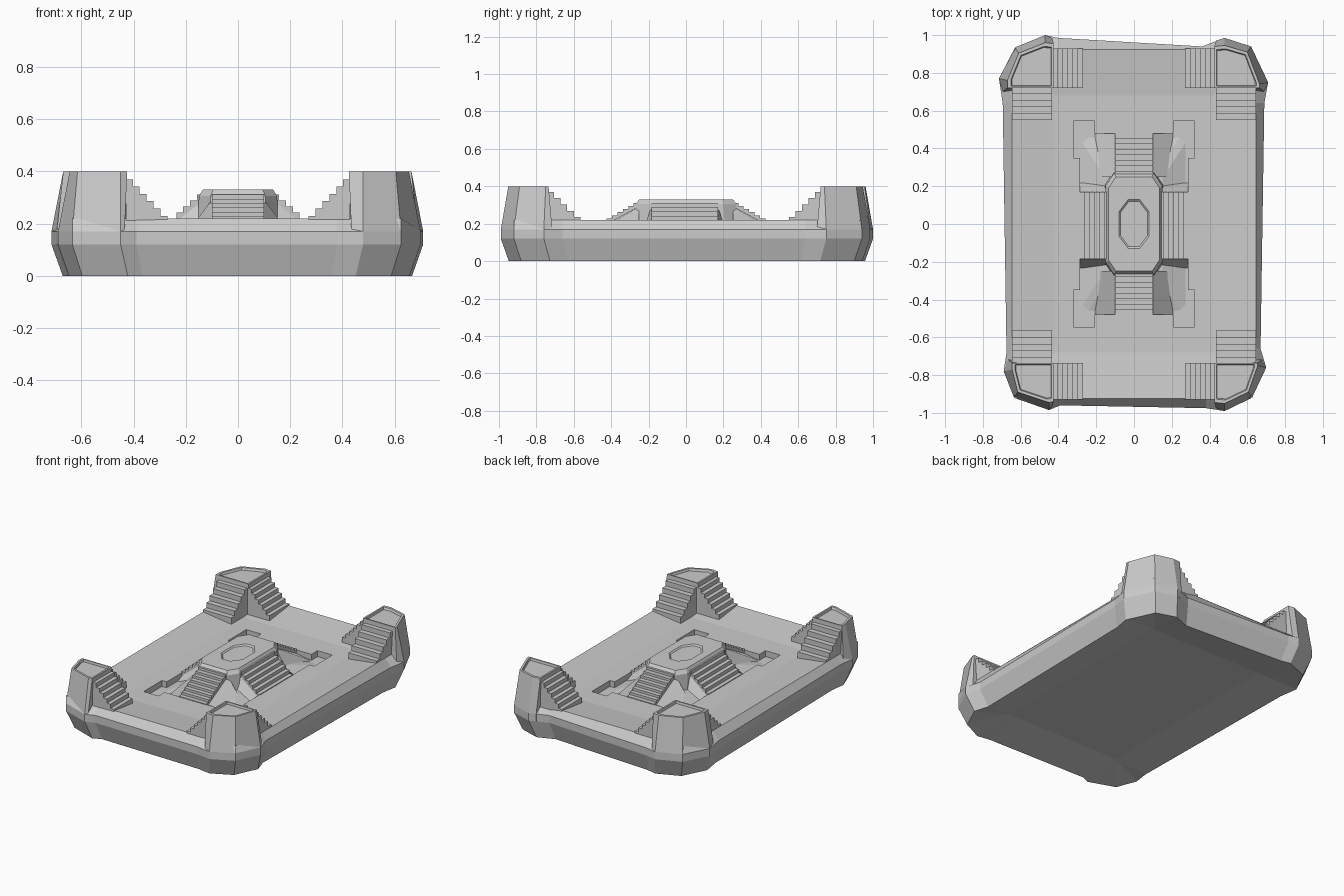
import bpy, bmesh
from mathutils import Vector

if "Cube" in bpy.data.objects:
    bpy.data.objects.remove(bpy.data.objects["Cube"])


def loft(name, rings):
    """Join rings of equal length, cap both ends."""
    bm = bmesh.new()
    vs = [[bm.verts.new(p) for p in r] for r in rings]
    n = len(rings[0])
    for a, b in zip(vs, vs[1:]):
        for i in range(n):
            j = (i + 1) % n
            bm.faces.new((a[i], a[j], b[j], b[i]))
    bm.faces.new(vs[0])
    bm.faces.new(vs[-1])
    bmesh.ops.remove_doubles(bm, verts=bm.verts, dist=1e-5)
    bmesh.ops.recalc_face_normals(bm, faces=bm.faces)
    me = bpy.data.meshes.new(name)
    bm.to_mesh(me)
    bm.free()
    ob = bpy.data.objects.new(name, me)
    bpy.context.collection.objects.link(ob)
    return ob


def level(pts, z):
    return [(x, y, z) for x, y in pts]


def clamp(pts, hx, hy):
    return [(max(-hx, min(hx, x)), max(-hy, min(hy, y))) for x, y in pts]


def stairs(name, axis, u_in, u_out, a, b, z0, z1, ztop, n, flare=0):
    """Steps descending from u_in to u_out, spanning a..b across."""
    prof = [(u_in, z0), (u_in, ztop)]
    for i in range(n):
        z = ztop + (z1 - ztop) * i / (n - 1)
        u0 = u_in + (u_out - u_in) * i / n
        u1 = u_in + (u_out - u_in) * (i + 1) / n
        if i:
            prof.append((u0, z))
        prof.append((u1, z))
    prof.append((u_out, z0))

    def at(u, v, z):
        return (u, v, z) if axis == 'x' else (v, u, z)
    loft(name, [[at(u, v, z) for u, z in prof] for v in (a, b)])
    # sloping buttresses beside the flight
    if flare:
        for k, (v, s) in enumerate(((min(a, b), -1), (max(a, b), 1))):
            loft(f"{name}_buttress_{k}", [
                [at(u, v, zt), at(u, v + s * flare, z0), at(u, v, z0)]
                for u, zt in ((u_in, ztop - .02), (u_out, z1 - .03))])


# base slab, slightly irregular outline, swollen corners, dished underside
hull = [(-.715, .77), (-.63, .935), (-.47, 1.0), (-.40, .985),
        (.36, .94), (.48, .985), (.62, .94), (.71, .75), (.69, .64),
        (.67, -.66), (.70, -.76), (.625, -.92), (.48, -.99), (.38, -.975),
        (-.39, -.96), (-.45, -.985), (-.635, -.92), (-.69, -.78),
        (-.675, -.68), (-.695, .64)]
base = loft("base", [
    level(clamp(hull, .42, .68), .045),
    level([(x * .94, y * .957) for x, y in hull], 0),
    level(hull, .12), level(hull, .17),
    level(clamp(hull, .645, .925), .22),
    level(clamp(hull, .42, .68), .19)])

# sunken court with widened corners
q = [(.285, .35), (.32, .35), (.32, .545), (.21, .545), (.21, .48)]
court = (q + [(-x, y) for x, y in reversed(q)]
         + [(-x, -y) for x, y in q] + [(x, -y) for x, y in reversed(q)])
cutter = loft("court_cutter", [level(court, .15), level(court, .5)])
cutter.hide_render = True
mod = base.modifiers.new("court", 'BOOLEAN')
mod.operation = 'DIFFERENCE'
mod.solver = 'EXACT'
mod.object = cutter
bpy.context.view_layer.objects.active = base
bpy.ops.object.modifier_apply(modifier=mod.name)
bpy.data.objects.remove(cutter)

# corner towers with parapet, each with two flights of stairs
corners = {(-1, 1): hull[0:3], (1, 1): [hull[7], hull[6], hull[5]],
           (1, -1): hull[10:13], (-1, -1): [hull[17], hull[16], hull[15]]}
for (sx, sy), pts in corners.items():
    tag = ("back" if sy > 0 else "front") + ("_right" if sx > 0 else "_left")
    inner = .72 if sy > 0 else .735
    side, mid, end = pts
    low = [(sx * .425, sy * inner), (side[0] - sx * .02, sy * (inner - .02)),
           side, mid, end, (sx * .435, end[1] - sy * .015)]
    top = [(sx * .425, sy * inner), (side[0] - sx * .045, sy * inner),
           (side[0] - sx * .045, side[1] - sy * .01),
           (mid[0] - sx * .02, mid[1] - sy * .03),
           (end[0], end[1] - sy * .04), (sx * .425, end[1] - sy * .045)]
    c = Vector((sx * .52, sy * .80))

    def shrink(k):
        return [tuple(c + (Vector(p) - c) * k) for p in top]
    loft("tower_" + tag, [level(low, .12), level(low, .17), level(top, .40),
                          level(shrink(.88), .40), level(shrink(.84), .385)])
    stairs("stairs_x_" + tag, 'x', sx * .43, sx * .27,
           sy * inner, sy * .93, .16, .23, .37, 6)
    stairs("stairs_y_" + tag, 'y', sy * (inner + .005), sy * (inner - .17),
           sx * .435, sx * .645, .16, .235, .37, 5)


# central platform with a shallow oval basin
def octagon(hx, hy, cx, cy):
    p = [(hx, hy - cy), (hx - cx, hy)]
    p += [(-x, y) for x, y in reversed(p)]
    return p + [(-x, -y) for x, y in p]


plat = octagon(.135, .25, .04, .06)
oval = octagon(.08, .13, .05, .065)
ring = octagon(.072, .12, .045, .06)
loft("platform", [level(octagon(.155, .28, .045, .07), .14),
                  level(octagon(.15, .27, .045, .07), .305),
                  level(plat, .33), level(oval, .33), level(ring, .322)])

# low sloping plinth under the stairs
loft("plinth", [level(octagon(.284, .478, .03, .03), .145),
                level(octagon(.15, .27, .03, .03), .20)])

# four flights up to the platform
for s, n in ((1, "positive"), (-1, "negative")):
    stairs("platform_stairs_y_" + n, 'y', s * .25, s * .485,
           -.10, .10, .145, .195, .312, 8, .11)
    stairs("platform_stairs_x_" + n, 'x', s * .13, s * .29,
           -.185, .17, .145, .195, .312, 6, .05)
